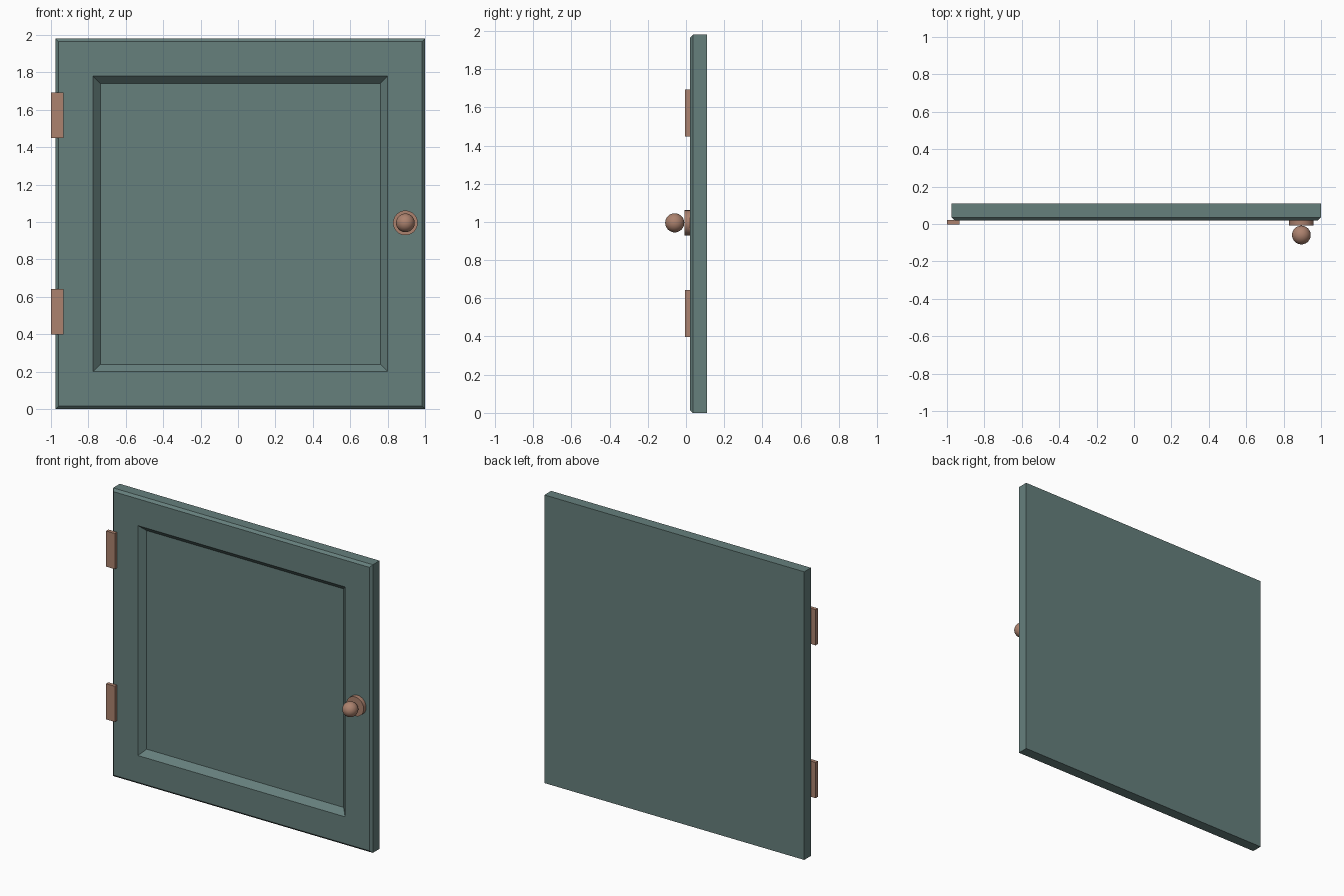
import bpy, bmesh, math

if "Cube" in bpy.data.objects:
    bpy.data.objects.remove(bpy.data.objects["Cube"])


def material(name, rgb):
    m = bpy.data.materials.new(name)
    m.diffuse_color = (*rgb, 1)
    m.use_nodes = True
    m.node_tree.nodes["Principled BSDF"].inputs["Base Color"].default_value = m.diffuse_color
    return m


teal = material("teal_paint", (0.133, 0.214, 0.204))
copper = material("copper", (0.413, 0.223, 0.156))


def add_object(name, bm, mat):
    bmesh.ops.recalc_face_normals(bm, faces=bm.faces)
    mesh = bpy.data.meshes.new(name)
    bm.to_mesh(mesh)
    bm.free()
    mesh.materials.append(mat)
    ob = bpy.data.objects.new(name, mesh)
    bpy.context.collection.objects.link(ob)
    return ob


# Door: rectangular rings (margin from edge, y) lofted from back to sunken panel
X0, X1, Z0, Z1 = -0.975, 1.0, 0.0, 1.98
profile = [(0, 0.109), (0, 0.036), (0.016, 0.02), (0.2, 0.02), (0.239, 0.06)]
bm = bmesh.new()
rings = []
for m, y in profile:
    corners = [(X0 + m, Z0 + m), (X1 - m, Z0 + m), (X1 - m, Z1 - m), (X0 + m, Z1 - m)]
    rings.append([bm.verts.new((x, y, z)) for x, z in corners])
for a, b in zip(rings, rings[1:]):
    for i in range(4):
        j = (i + 1) % 4
        bm.faces.new((a[i], a[j], b[j], b[i]))
bm.faces.new(rings[0])
bm.faces.new(rings[-1])
add_object("door_panel", bm, teal)

# Hinges: two flat plates on the left edge
for name, zc in (("lower_hinge", 0.52), ("upper_hinge", 1.57)):
    bm = bmesh.new()
    bmesh.ops.create_cube(bm, size=1)
    bmesh.ops.scale(bm, vec=(0.066, 0.025, 0.245), verts=bm.verts)
    bmesh.ops.translate(bm, vec=(-0.967, 0.0085, zc), verts=bm.verts)
    add_object(name, bm, copper)


def shade(ob):
    bpy.ops.object.select_all(action='DESELECT')
    ob.select_set(True)
    bpy.context.view_layer.objects.active = ob
    bpy.ops.object.shade_smooth_by_angle(angle=math.radians(35))


# Knob: round base plate and ball
KX, KZ = 0.895, 0.995
bpy.ops.mesh.primitive_cylinder_add(vertices=32, radius=0.066, depth=0.028,
                                    location=(KX, 0.006, KZ), rotation=(math.pi / 2, 0, 0))
plate = bpy.context.object
plate.name = "knob_plate"
bpy.ops.mesh.primitive_uv_sphere_add(segments=32, ring_count=16, radius=0.05,
                                     location=(KX, -0.059, KZ), rotation=(math.pi / 2, 0, 0))
ball = bpy.context.object
ball.name = "knob_ball"
for ob in (plate, ball):
    ob.data.materials.append(copper)
    shade(ob)
